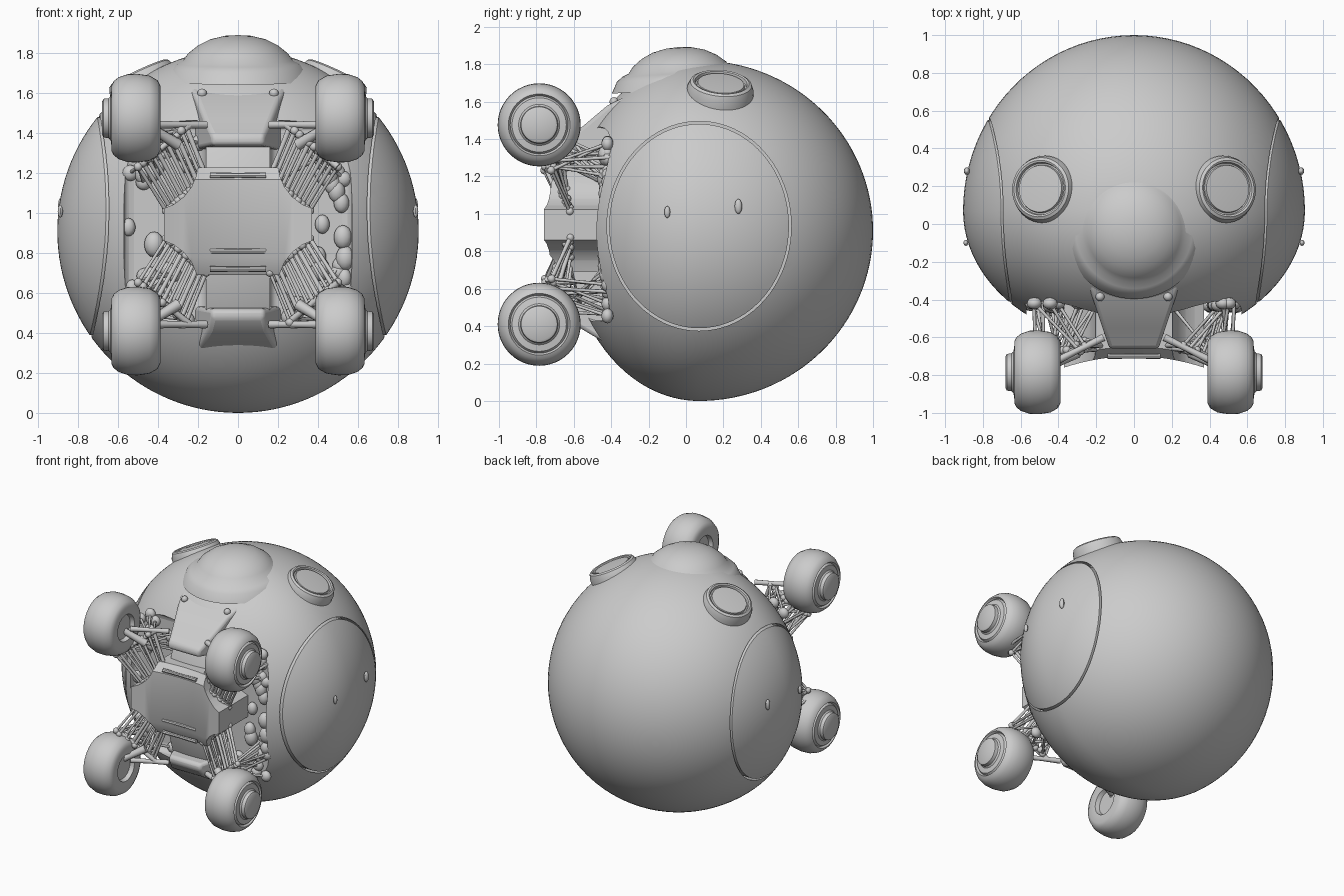
import bpy, bmesh, math, random
from mathutils import Vector, Matrix

random.seed(4)
if "Cube" in bpy.data.objects:
    bpy.data.objects.remove(bpy.data.objects["Cube"])

grey = bpy.data.materials.new("plain grey")
grey.use_nodes = True
GREY = (0.6, 0.6, 0.6, 1)
grey.diffuse_color = GREY
grey.node_tree.nodes["Principled BSDF"].inputs["Base Color"].default_value = GREY

MID_Z = 0.943      # wheels mirror above and below this height
SIDES = (-1, 1)


def finish(name, bm, angle=35):
    bmesh.ops.recalc_face_normals(bm, faces=bm.faces)
    mesh = bpy.data.meshes.new(name)
    bm.to_mesh(mesh)
    bm.free()
    mesh.materials.append(grey)
    obj = bpy.data.objects.new(name, mesh)
    bpy.context.collection.objects.link(obj)
    smooth(obj, angle)
    return obj


def smooth(obj, angle=35):
    bpy.ops.object.select_all(action='DESELECT')
    obj.select_set(True)
    bpy.context.view_layer.objects.active = obj
    bpy.ops.object.shade_smooth_by_angle(angle=math.radians(angle))


def bake(obj):
    graph = bpy.context.evaluated_depsgraph_get()
    mesh = bpy.data.meshes.new_from_object(obj.evaluated_get(graph))
    obj.modifiers.clear()
    obj.data = mesh
    smooth(obj)


def cut(obj, cutter):
    mod = obj.modifiers.new("cut", 'BOOLEAN')
    mod.operation, mod.solver, mod.object = 'DIFFERENCE', 'EXACT', cutter
    bake(obj)
    bpy.data.objects.remove(cutter)


def bevel(obj, width, segments=3):
    mod = obj.modifiers.new("bevel", 'BEVEL')
    mod.width, mod.segments = width, segments
    bake(obj)


def revolve(bm, profile, matrix, steps=40, closed=False):
    """Spin (radius, height) points around local z."""
    rings = []
    for r, h in profile:
        n = 1 if r == 0 else steps
        rings.append([bm.verts.new(matrix @ Vector((
            r * math.cos(i * math.tau / steps), r * math.sin(i * math.tau / steps), h)))
            for i in range(n)])
    pairs = list(zip(rings, rings[1:])) + ([(rings[-1], rings[0])] if closed else [])
    for a, b in pairs:
        for i in range(steps):
            j = (i + 1) % steps
            quad = [a[i % len(a)], a[j % len(a)], b[j % len(b)], b[i % len(b)]]
            bm.faces.new(list(dict.fromkeys(quad)))


def axis_matrix(centre, direction):
    turn = Vector(direction).to_track_quat('Z', 'Y').to_matrix().to_4x4()
    return Matrix.Translation(centre) @ turn


def rod(bm, a, b, radius):
    a, b = Vector(a), Vector(b)
    length = (b - a).length
    revolve(bm, [(0, 0), (radius, 0), (radius * .8, length / 2), (radius, length), (0, length)],
            axis_matrix(a, b - a), 8)


def ball(bm, centre, radius, stretch=(1, 1, 1)):
    m = Matrix.Translation(centre) @ Matrix.Diagonal((*stretch, 1))
    bmesh.ops.create_uvsphere(bm, u_segments=12, v_segments=8, radius=radius, matrix=m)


def prism(name, outline, half_front, half_back):
    """Extrude a (y, z) outline across x, narrower towards the front."""
    bm = bmesh.new()
    ys = [y for y, z in outline]
    lo, hi = min(ys), max(ys)
    rows = []
    for s in SIDES:
        row = []
        for y, z in outline:
            t = (y - lo) / (hi - lo)
            row.append(bm.verts.new((s * (half_front + t * (half_back - half_front)), y, z)))
        rows.append(row)
        bm.faces.new(row)
    for i in range(len(outline)):
        j = (i + 1) % len(outline)
        bm.faces.new((rows[0][i], rows[0][j], rows[1][j], rows[1][i]))
    return finish(name, bm)


# Round body shell, flattened towards the front
bm = bmesh.new()
bmesh.ops.create_uvsphere(bm, u_segments=96, v_segments=64, radius=1)
for v in bm.verts:
    v.co.x *= 0.905
    v.co.y = 0.07 + v.co.y * (0.93 if v.co.y > 0 else 0.707)
    v.co.z = 0.91 + v.co.z * 0.91
body = finish("body", bm)

# Door seams: thin elliptical grooves in each flank
for s in SIDES:
    bm = bmesh.new()
    place = Matrix.Translation((0, 0.07, 0.935)) @ Matrix.Diagonal((1, 0.88, 1, 1))
    place = place @ Matrix.Rotation(math.pi / 2, 4, 'Y')
    revolve(bm, [(.546, s * .61), (.56, s * .61), (.56, s * 1.2), (.546, s * 1.2)],
            place, 80, closed=True)
    cut(body, finish("seam_cutter", bm))

# Open wheel wells either side of the central column
for s in SIDES:
    bm = bmesh.new()
    bmesh.ops.create_cube(bm, size=1, matrix=Matrix.Translation((s * .365, -.71, .945))
                          @ Matrix.Diagonal((.41, .6, 1.04, 1)))
    well = finish("well_cutter", bm)
    bevel(well, 0.05)
    cut(body, well)

# Upper nose, lower nose
for name, outline in (
        ("upper_nose", [(-.3, 1.64), (-.42, 1.58), (-.55, 1.47), (-.66, 1.39), (-.66, 1.34), (-.3, 1.31)]),
        ("lower_nose", [(-.3, .24), (-.5, .35), (-.6, .41), (-.65, .48), (-.64, .52), (-.3, .54)])):
    bevel(prism(name, outline, .13, .25), 0.02)

# Concave front panel between the wheels
bm = bmesh.new()
columns = 16
grid = []
for i in range(columns + 1):
    x = -.37 + .74 * i / columns
    front = -.7 - .06 * (x / .37) ** 2
    back = -.4
    grid.append([bm.verts.new((x, y, z)) for y, z in
                 ((front + .05, 1.23), (front, 1.17), (front, .78),
                  (front + .05, .69), (back, .69), (back, 1.23))])
for a, b in zip(grid, grid[1:]):
    for k in range(6):
        bm.faces.new((a[k], a[k - 1], b[k - 1], b[k]))
bm.faces.new(grid[0])
bm.faces.new(grid[-1])
panel = finish("front_panel", bm)
bm = bmesh.new()
for s in SIDES:
    for t in SIDES:
        bmesh.ops.create_cone(bm, segments=24, radius1=.24, radius2=.24, depth=.8, cap_ends=True,
                              matrix=Matrix.Translation((s * .44, -.6, MID_Z + t * .31))
                              @ Matrix.Rotation(math.pi / 2, 4, 'X'))
cut(panel, finish("panel_cutter", bm))

# Cross ribs on the panel
bm = bmesh.new()
for z in (.72, .81, 1.19):
    rod(bm, (-.14, -.7, z), (.14, -.7, z), .015)
finish("panel_ribs", bm)

# Roof dome with a stepped skirt
bm = bmesh.new()
revolve(bm, [(.37, -.13), (.34, -.07), (.31, -.045), (.275, -.03), (.25, .005), (.2, .045),
             (.14, .075), (.07, .092), (0, .097)],
        axis_matrix((0, -.035, 1.795), (0, -.06, 1)), 64)
finish("roof_dome", bm, 60)

# Oval roof lamps and small face studs
for s, side in zip(SIDES, ("right", "left")):
    bm = bmesh.new()
    tilt = axis_matrix((s * .485, .185, 1.675), (s * .42, 0.08, .9))
    revolve(bm, [(.18, -.08), (.178, -.01), (.165, .025), (.15, .034), (.14, .03), (.136, .012),
                 (.128, .012), (.124, .026), (0, .034)], tilt, 48)
    finish(side + "_roof_lamp", bm)
    bm = bmesh.new()
    ball(bm, (s * .18, -.385, 1.6), .024)
    ball(bm, (s * .885, .28, 1.04), .02, (.8, 1, 2))
    ball(bm, (s * .89, -.1, 1.01), .016, (.8, 1, 2))
    finish(side + "_studs", bm)

# Tyre and hub cross-section along the axle, inside to outside
TYRE = [(0, -.09), (.09, -.09), (.1, -.12), (.16, -.125), (.19, -.11), (.213, -.07), (.222, -.01),
        (.22, .04), (.205, .085), (.185, .11), (.165, .12), (.155, .105), (.145, .12), (.11, .125),
        (.1, .135), (.097, .16), (.085, .167), (0, .167)]

for s, side in zip(SIDES, ("right", "left")):
    for t, level in zip(SIDES, ("lower", "upper")):
        def at(x, y, h):
            return Vector((s * x, y, MID_Z + t * h))

        name = level + "_" + side
        hub = at(.513, -.785, .533)
        bm = bmesh.new()
        revolve(bm, TYRE, axis_matrix(hub, (s, 0, 0)), 48)
        finish(name + "_wheel", bm)

        # Fan of thin suspension links
        bm = bmesh.new()
        rod(bm, hub, at(.3, -.68, .4), .03)
        rod(bm, at(.48, -.74, .31), at(.48, -.4, .31), .011)
        rod(bm, at(.52, -.72, .34), at(.53, -.4, .36), .011)
        for i in range(11):
            f = i / 10
            jitter = random.uniform(-.025, .025)
            outer = at(.5 - .24 * f, -.74 + .1 * f + jitter, .29 + .2 * f)
            inner = at(.36 - .2 * f, -.64 + jitter, .07 + .17 * f)
            rod(bm, outer, inner, random.uniform(.009, .015))
            ball(bm, outer, .022)
            ball(bm, inner, .022)
            deep = at(random.uniform(.18, .54), -.42, random.uniform(.2, .5))
            rod(bm, outer, deep, .01)
            ball(bm, deep, .04, (1, .8, 1))
        rod(bm, at(.5, -.74, .29), at(.24, -.64, .5), .018)
        rod(bm, at(.16, -.6, .5), at(.4, -.72, .5), .02)
        finish(name + "_links", bm, 50)

    # Clutter on the inner walls of the well
    bm = bmesh.new()
    for i in range(16):
        ball(bm, (s * random.uniform(.4, .55), -.43, random.uniform(.5, 1.4)),
             random.uniform(.03, .05), (1, .9, 1.3))
    finish(side + "_well_fittings", bm, 50)
